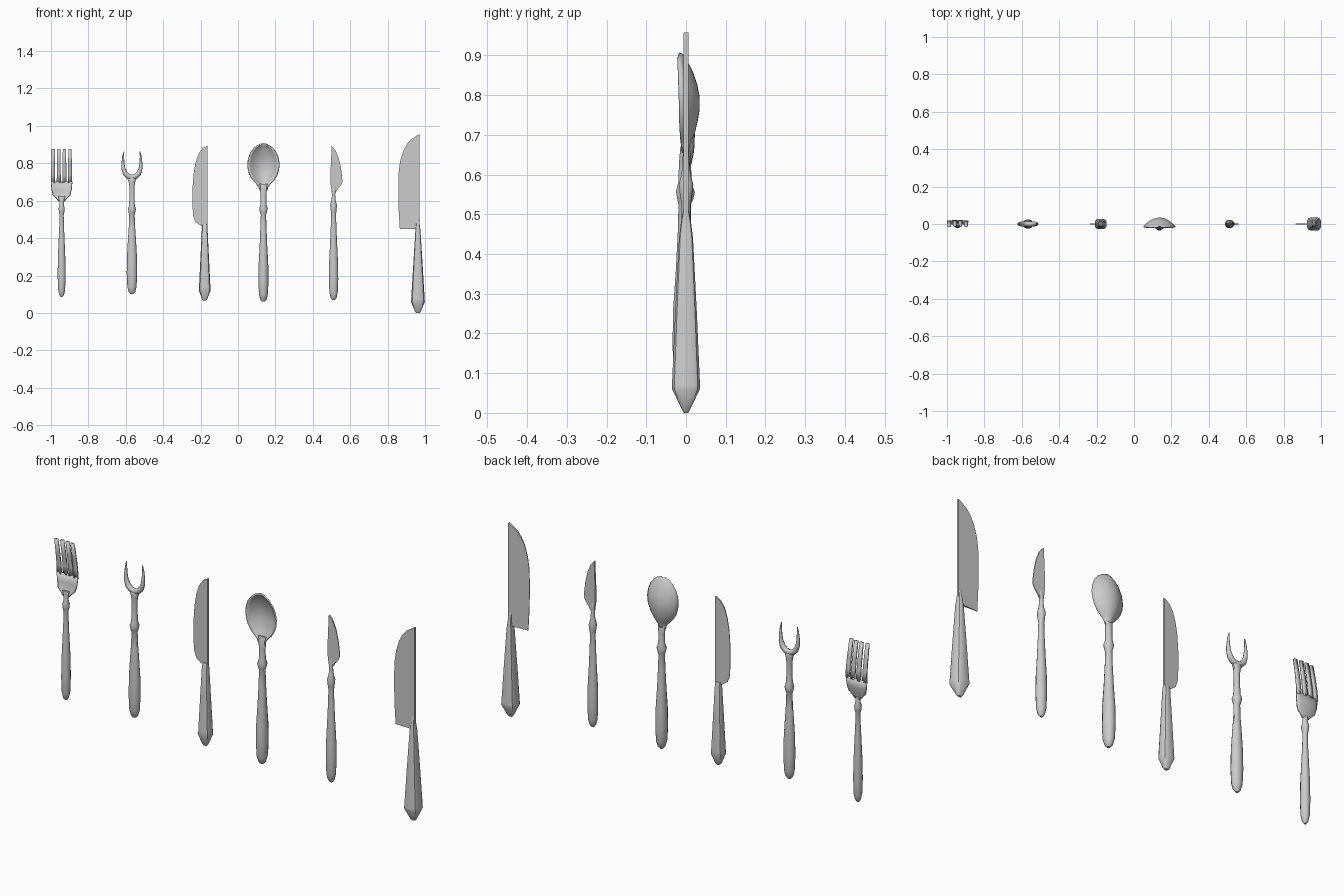
import bpy, bmesh, math

if "Cube" in bpy.data.objects:
    bpy.data.objects.remove(bpy.data.objects["Cube"])


def finish(name, bm, smooth=True):
    bmesh.ops.recalc_face_normals(bm, faces=bm.faces)
    me = bpy.data.meshes.new(name)
    bm.to_mesh(me)
    bm.free()
    ob = bpy.data.objects.new(name, me)
    bpy.context.collection.objects.link(ob)
    bpy.context.view_layer.objects.active = ob
    ob.select_set(True)
    if smooth:
        bpy.ops.object.shade_smooth_by_angle(angle=math.radians(35))
    ob.select_set(False)
    return ob


def handle(name, cx, rings, n=12, power=1.0, cy=0.0):
    """Loft of rounded cross-sections (z, half width, half depth)."""
    bm = bmesh.new()
    rows = []
    for z, rx, ry in rings:
        row = []
        for i in range(n):
            a = 2 * math.pi * (i + 0.5) / n
            c, s = math.cos(a), math.sin(a)
            row.append(bm.verts.new((cx + rx * math.copysign(abs(c) ** power, c),
                                     cy + ry * math.copysign(abs(s) ** power, s), z)))
        rows.append(row)
    for a, b in zip(rows, rows[1:]):
        for i in range(n):
            j = (i + 1) % n
            bm.faces.new((a[i], a[j], b[j], b[i]))
    bm.faces.new(rows[0])
    bm.faces.new(rows[-1])
    return finish(name, bm)


def sheet(name, rows, cols, thick):
    """Curved sheet; each row is (z, centre x, half width, rim y, depth)."""
    bm = bmesh.new()
    grid = []
    for z, cx, w, y, d in rows:
        us = [2 * i / cols - 1 for i in range(cols + 1)]
        grid.append([bm.verts.new((cx + w * u, y + d * (1 - u * u), z)) for u in us])
    for a, b in zip(grid, grid[1:]):
        for i in range(cols):
            bm.faces.new((a[i], a[i + 1], b[i + 1], b[i]))
    ob = finish(name, bm)
    m = ob.modifiers.new("thickness", 'SOLIDIFY')
    m.thickness = thick
    m.offset = 0
    return ob


def blade(name, outline, x_spine, x_edge, t_spine=0.005, t_edge=0.001):
    """Wedge blade that thins from spine to cutting edge."""
    bm = bmesh.new()
    sides = []
    for s in (-1, 1):
        vs = []
        for x, z in outline:
            k = (x - x_spine) / (x_edge - x_spine)
            vs.append(bm.verts.new((x, s * (t_spine + (t_edge - t_spine) * k), z)))
        bm.faces.new(vs)
        sides.append(vs)
    n = len(outline)
    for i in range(n):
        j = (i + 1) % n
        bm.faces.new((sides[0][i], sides[0][j], sides[1][j], sides[1][i]))
    return finish(name, bm)


def turned(z0, r, ry, neck):
    """Rounded grip, thin stem with a bump, then the neck rings."""
    return [(z0, r * .25, ry * .25), (z0 + .012, r * .62, ry * .62), (z0 + .04, r * .88, ry * .9),
            (z0 + .11, r, ry), (z0 + .2, r * .95, ry * .95), (z0 + .3, r * .75, ry * .72),
            (.46, r * .6, ry * .55), (.525, r * .52, ry * .5)] + neck


# Dinner fork
FX = -0.943
handle("fork_handle", FX, turned(.086, .022, .022, [
    (.54, .015, .016), (.56, .017, .018), (.58, .012, .012), (.595, .013, .01), (.625, .018, .006)]))
sheet("fork_palm", [(.598, FX, .016, .0, .002), (.615, FX, .03, .001, .004), (.63, FX, .046, .004, .006),
                    (.66, FX, .053, .008, .008), (.703, FX, .057, .01, .008)], 8, .009)
for i in range(4):
    k = i - 1.5
    back = .008 * (1 - (k / 2) ** 2)
    sheet("fork_tine_%d" % (i + 1),
          [(.695, FX + k * .0305, .0112, .010 + back, 0), (.74, FX + k * .0303, .0105, .007 + back, 0),
           (.80, FX + k * .03, .0098, -.002 + back, 0), (.877, FX + k * .0295, .0085, -.016 + back, 0)], 1, .009)

# Two-pronged fork
PX = -0.567
handle("pronged_fork_handle", PX, turned(.1, .029, .025, [
    (.535, .018, .018), (.555, .022, .023), (.575, .016, .016), (.62, .014, .013),
    (.68, .015, .012), (.70, .018, .014), (.715, .024, .014), (.73, .02, .01)]))
cu = bpy.data.curves.new("fork_prongs", 'CURVE')
cu.dimensions = '3D'
cu.bevel_depth = 1
cu.bevel_resolution = 2
cu.use_fill_caps = True
half = [(.043, .862, .002), (.047, .835, .005), (.048, .80, .008), (.046, .772, .0105),
        (.036, .745, .013), (.02, .73, .0135), (0, .725, .0135)]
path = [(-x, z, r) for x, z, r in half] + half[-2::-1]
sp = cu.splines.new('POLY')
sp.points.add(len(path) - 1)
for p, (x, z, r) in zip(sp.points, path):
    p.co = (PX + x, 0, z, 1)
    p.radius = r
bpy.context.collection.objects.link(bpy.data.objects.new("fork_prongs", cu))

# Table knife
handle("table_knife_handle", -.178, [
    (.066, .008, .008), (.075, .015, .012), (.12, .032, .028), (.14, .031, .027), (.3, .023, .021),
    (.46, .015, .014), (.475, .013, .008)], 12, .65)
blade("table_knife_blade", [(-.163, .455), (-.19, .465), (-.205, .47), (-.228, .487), (-.24, .52), (-.243, .57),
                            (-.243, .67), (-.238, .74), (-.228, .80), (-.212, .85), (-.19, .88), (-.163, .895)],
      -.163, -.243)

# Spoon
SX = 0.136
handle("spoon_handle", SX, turned(.06, .028, .031, [
    (.535, .018, .018), (.557, .024, .022), (.58, .016, .016), (.63, .016, .014),
    (.665, .02, .011), (.69, .022, .004)]), cy=-.004)
sheet("spoon_bowl", [(.655, SX, .018, -.008, .01), (.675, SX, .023, -.011, .017), (.69, SX, .036, -.013, .025),
                     (.71, SX, .055, -.014, .034), (.735, SX, .071, -.015, .041), (.765, SX, .081, -.015, .046),
                     (.795, SX, .084, -.016, .047), (.825, SX, .08, -.017, .042), (.855, SX, .069, -.018, .033),
                     (.88, SX, .05, -.019, .022), (.895, SX, .03, -.019, .013), (.903, SX, .012, -.019, .007)], 12, .007)

# Small spreading knife
BX = 0.511
handle("spreader_handle", BX, turned(.068, .026, .023, [
    (.55, .016, .016), (.575, .019, .019), (.60, .012, .012), (.63, .009, .009), (.66, .012, .008),
    (.69, .012, .003)]))
blade("spreader_blade", [(.502, .64), (.52, .64), (.532, .66), (.55, .682), (.558, .70), (.557, .73), (.55, .78),
                         (.538, .83), (.521, .87), (.501, .893), (.499, .85), (.495, .76), (.495, .69)],
      .495, .558, .005, .0015)

# Large kitchen knife
handle("kitchen_knife_handle", .962, [
    (0, .01, .006), (.008, .016, .01), (.06, .038, .036), (.07, .037, .036), (.25, .026, .028),
    (.44, .014, .018), (.48, .009, .013), (.52, .008, .005)], 12, .6)
blade("kitchen_knife_blade", [(.971, .45), (.865, .45), (.86, .53), (.857, .62), (.857, .70), (.86, .765),
                              (.868, .815), (.885, .87), (.905, .905), (.925, .928), (.971, .957)],
      .971, .857, .006)
